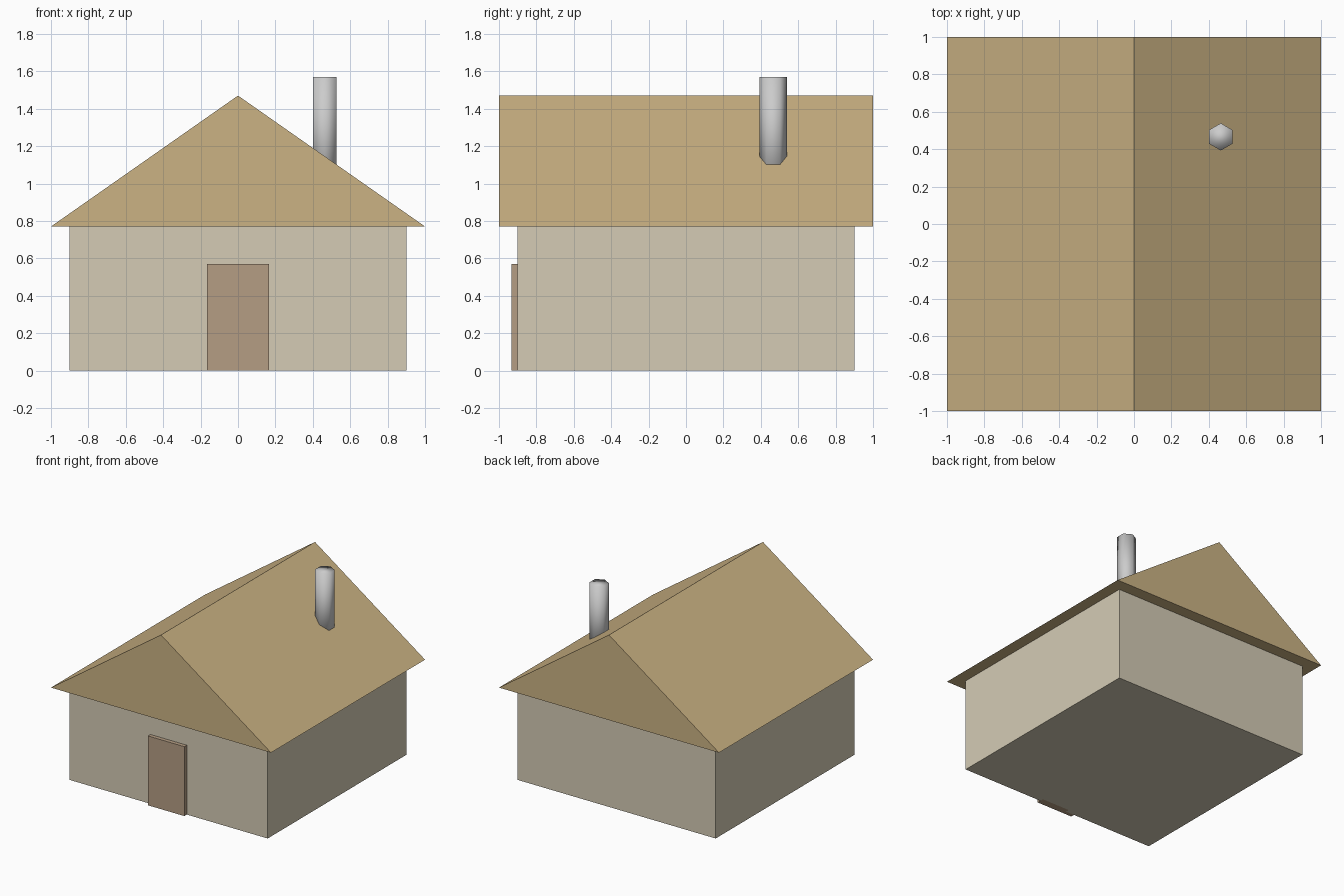
import bpy, bmesh
from math import sin, cos, tau
from mathutils import Vector

if "Cube" in bpy.data.objects:
    bpy.data.objects.remove(bpy.data.objects["Cube"])


def paint(name, rgb):
    mat = bpy.data.materials.new(name)
    mat.diffuse_color = (*rgb, 1)
    mat.use_nodes = True
    mat.node_tree.nodes["Principled BSDF"].inputs["Base Color"].default_value = mat.diffuse_color
    return mat


def prism(name, outline, sweep, mat=None, smooth=False):
    """Closed solid: a flat outline extruded along the sweep vector."""
    bm = bmesh.new()
    base = bm.faces.new([bm.verts.new(p) for p in outline])
    grown = bmesh.ops.extrude_face_region(bm, geom=[base], use_keep_orig=True)["geom"]
    bmesh.ops.translate(bm, vec=Vector(sweep),
                        verts=[g for g in grown if isinstance(g, bmesh.types.BMVert)])
    bmesh.ops.recalc_face_normals(bm, faces=bm.faces)
    for f in bm.faces:
        f.smooth = smooth
    mesh = bpy.data.meshes.new(name)
    bm.to_mesh(mesh)
    bm.free()
    if mat:
        mesh.materials.append(mat)
    obj = bpy.data.objects.new(name, mesh)
    bpy.context.collection.objects.link(obj)
    return obj


def box(name, x, y, z, mat):
    outline = [(x[0], y[0], z[0]), (x[1], y[0], z[0]), (x[1], y[1], z[0]), (x[0], y[1], z[0])]
    return prism(name, outline, (0, 0, z[1] - z[0]), mat)


EAVES, RIDGE = 0.77, 1.47
plaster = paint("plaster", (0.66, 0.60, 0.46))
thatch = paint("thatch", (0.60, 0.45, 0.23))
wood = paint("wood", (0.46, 0.34, 0.23))

# House body and front door
box("walls", (-0.9, 0.9), (-0.9, 0.9), (0, EAVES), plaster)
box("door", (-0.165, 0.165), (-0.932, -0.87), (0, 0.57), wood)

# Overhanging gable roof with a flat underside
prism("roof", [(-1, -1, EAVES), (1, -1, EAVES), (0, -1, RIDGE)], (0, 2, 0), thatch)

# Six-sided chimney, corners towards front and back, softly shaded
ring = [(0.464 + 0.073 * sin(i * tau / 6), 0.466 + 0.073 * cos(i * tau / 6), 0.97) for i in range(6)]
prism("chimney", ring, (0, 0, 0.6), smooth=True)
